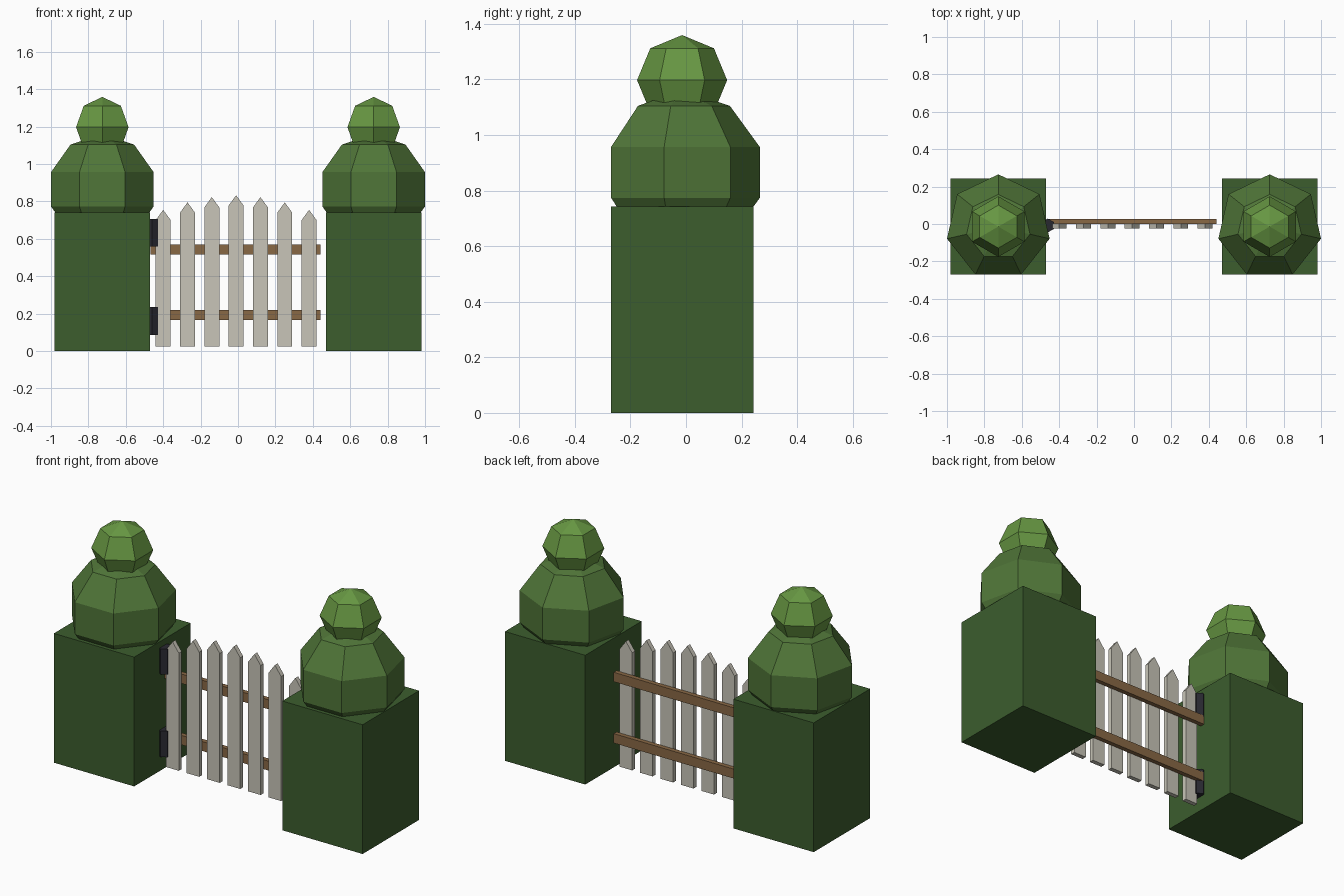
import bpy
import bmesh
from math import sin, cos, pi

if "Cube" in bpy.data.objects:
    bpy.data.objects.remove(bpy.data.objects["Cube"])


def material(name, rgb):
    m = bpy.data.materials.new(name)
    m.diffuse_color = (*rgb, 1)
    m.use_nodes = True
    m.node_tree.nodes["Principled BSDF"].inputs["Base Color"].default_value = m.diffuse_color
    return m


HEDGE = material("hedge_dark", (0.045, 0.11, 0.027))
BUSH = material("bush_green", (0.08, 0.18, 0.04))
TOP = material("bush_light", (0.135, 0.31, 0.055))
WOOD = material("wood_brown", (0.25, 0.14, 0.06))
PAINT = material("picket_paint", (0.58, 0.56, 0.48))
IRON = material("hinge_iron", (0.022, 0.022, 0.03))


def finish(bm, name, mat):
    bmesh.ops.recalc_face_normals(bm, faces=bm.faces)
    me = bpy.data.meshes.new(name)
    bm.to_mesh(me)
    bm.free()
    me.materials.append(mat)
    ob = bpy.data.objects.new(name, me)
    bpy.context.collection.objects.link(ob)
    return ob


def prism(name, outline, y0, y1, mat):
    """Extrude an (x, z) outline from y0 to y1."""
    bm = bmesh.new()
    face = bm.faces.new([bm.verts.new((x, y0, z)) for x, z in outline])
    ext = bmesh.ops.extrude_face_region(bm, geom=[face])["geom"]
    verts = [v for v in ext if isinstance(v, bmesh.types.BMVert)]
    bmesh.ops.translate(bm, verts=verts, vec=(0, y1 - y0, 0))
    return finish(bm, name, mat)


def box(name, x0, x1, y0, y1, z0, z1, mat):
    return prism(name, [(x0, z0), (x1, z0), (x1, z1), (x0, z1)], y0, y1, mat)


def lathe(name, profile, sides, centre, mat):
    """Faceted solid from (radius, z) rings, one corner pointing to +y."""
    bm = bmesh.new()
    for r, z in profile:
        for i in range(sides):
            a = pi / 2 + 2 * pi * i / sides
            bm.verts.new((centre[0] + r * cos(a), centre[1] + r * sin(a), centre[2] + z))
    bm.verts.ensure_lookup_table()
    v = bm.verts
    for k in range(len(profile) - 1):
        for i in range(sides):
            j = (i + 1) % sides
            a, b = k * sides, (k + 1) * sides
            bm.faces.new((v[a + i], v[a + j], v[b + j], v[b + i]))
    bm.faces.new([v[i] for i in range(sides)])
    bm.faces.new([v[len(v) - sides + i] for i in range(sides)])
    bmesh.ops.remove_doubles(bm, verts=bm.verts[:], dist=1e-5)
    return finish(bm, name, mat)


def ball(name, radius, sides, rings, centre, mat):
    profile = [(radius * sin(pi * k / rings), -radius * cos(pi * k / rings))
               for k in range(1, rings)]
    bm_profile = [(1e-6, -radius)] + profile + [(1e-6, radius)]
    return lathe(name, bm_profile, sides, centre, mat)


# Clipped hedge posts with stacked topiary balls
CY = -0.014
for side, s in (("left", -1), ("right", 1)):
    cx = s * 0.7255
    box(f"{side}_hedge_block", cx - 0.255, cx + 0.255, CY - 0.256, CY + 0.256, 0, 0.742, HEDGE)
    ball(f"{side}_lower_bush", 0.2815 / sin(2 * pi / 5), 7, 5, (cx, CY - 0.002, 0.865), BUSH)
    ball(f"{side}_upper_bush", 0.162, 6, 4, (cx, CY, 1.197), TOP)

# Gate pickets with pointed tips following a gentle arch
for i, tip in enumerate((0.755, 0.795, 0.823, 0.833, 0.823, 0.795, 0.755)):
    x, w = -0.40 + 0.13 * i, 0.04
    prism(f"picket_{i + 1}",
          [(x - w, 0.025), (x + w, 0.025), (x + w, tip - 0.055), (x, tip), (x - w, tip - 0.055)],
          -0.023, 0.003, PAINT)

# Cross rails behind the pickets
for name, z in (("lower_rail", 0.165), ("upper_rail", 0.517)):
    box(name, -0.467, 0.44, 0.001, 0.028, z, z + 0.054, WOOD)

# Hexagonal hinge barrels
for name, z0, z1 in (("lower_hinge", 0.085, 0.235), ("upper_hinge", 0.56, 0.706)):
    lathe(name, [(0.037, z0), (0.037, z1)], 6, (-0.461, -0.008, 0), IRON)
